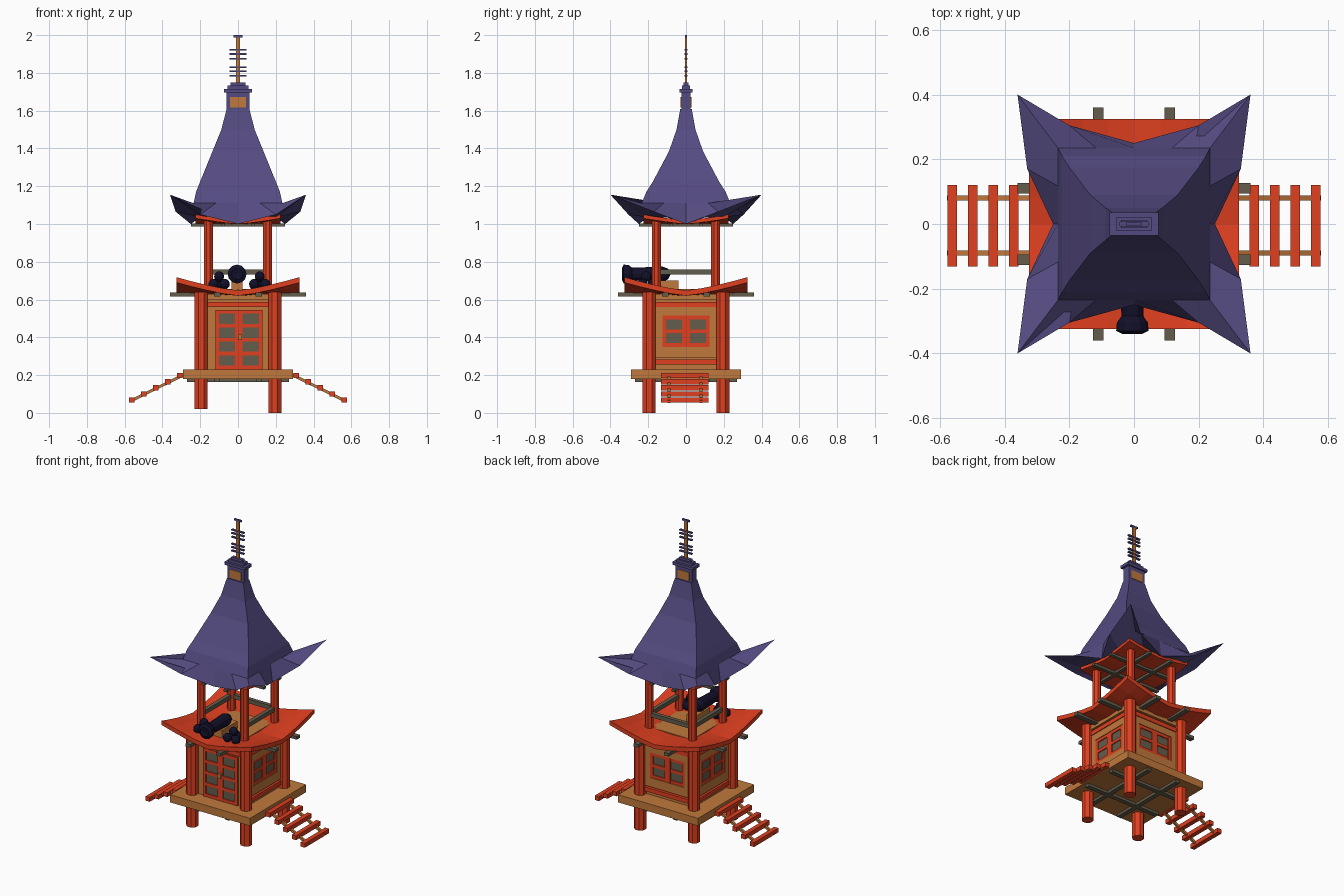
import bpy, bmesh
from math import pi
from mathutils import Matrix, Vector

if "Cube" in bpy.data.objects:
    bpy.data.objects.remove(bpy.data.objects["Cube"])

def mat(name, c):
    m = bpy.data.materials.new(name)
    m.diffuse_color = (*c, 1)
    m.use_nodes = True
    m.node_tree.nodes["Principled BSDF"].inputs["Base Color"].default_value = m.diffuse_color
    return m

RED = mat("red_paint", (0.74, 0.05, 0.014))
TAN = mat("tan_wood", (0.53, 0.19, 0.045))
GREY = mat("grey_wood", (0.13, 0.11, 0.073))
PURPLE = mat("purple_tile", (0.09, 0.07, 0.22))
IRON = mat("dark_iron", (0.006, 0.005, 0.022))

def finish(name, bm, m):
    bmesh.ops.recalc_face_normals(bm, faces=bm.faces)
    me = bpy.data.meshes.new(name)
    bm.to_mesh(me)
    bm.free()
    me.materials.append(m)
    ob = bpy.data.objects.new(name, me)
    bpy.context.collection.objects.link(ob)
    return ob

def box(name, x, y, z, m, turn=0):
    """Box from (min, max) ranges, turned by quarter turns about z."""
    bm = bmesh.new()
    c = [(r[0] + r[1]) / 2 for r in (x, y, z)]
    s = [r[1] - r[0] for r in (x, y, z)]
    bmesh.ops.create_cube(bm, size=1, matrix=Matrix.Rotation(turn * pi / 2, 4, 'Z')
                          @ Matrix.Translation(c) @ Matrix.Diagonal((*s, 1)))
    return finish(name, bm, m)

def post(name, x, y, z0, z1, r, m, n=8):
    bm = bmesh.new()
    bmesh.ops.create_cone(bm, cap_ends=True, segments=n, radius1=r, radius2=r, depth=z1 - z0,
                          matrix=Matrix.Translation((x, y, (z0 + z1) / 2)) @ Matrix.Rotation(pi / n, 4, 'Z'))
    return finish(name, bm, m)

def bar(name, p, q, w, m):
    p, q = Vector(p), Vector(q)
    bm = bmesh.new()
    rot = (q - p).to_track_quat('Z', 'Y').to_matrix().to_4x4()
    bmesh.ops.create_cube(bm, size=1, matrix=Matrix.Translation((p + q) / 2) @ rot
                          @ Matrix.Diagonal((w, w, (q - p).length, 1)))
    return finish(name, bm, m)

def dish(name, half, z, rise, thick, m):
    """Square slab with upturned corners."""
    bm = bmesh.new()
    bmesh.ops.create_grid(bm, x_segments=8, y_segments=8, size=half)
    for v in bm.verts:
        v.co.z = z + rise * (abs(v.co.x * v.co.y) / half ** 2) ** 1.3
    ext = bmesh.ops.extrude_face_region(bm, geom=bm.faces[:])
    for v in ext["geom"]:
        if isinstance(v, bmesh.types.BMVert):
            v.co.z -= thick
    return finish(name, bm, m)

def cross_beams(name, off, half, w, z):
    for s in (-1, 1):
        for t in (0, 1):
            box(name, (s * off - w / 2, s * off + w / 2), (-half, half), z, GREY, t)

# lower posts, platform and its beams
for sx in (-1, 1):
    for sy in (-1, 1):
        post("lower_post", sx * 0.195, sy * 0.195, 0.02 if sx < 0 else 0, 0.64, 0.037, RED)
        post("upper_post", sx * 0.157, sy * 0.157, 0.62, 1.02, 0.026, RED)
box("platform", (-0.29, 0.29), (-0.29, 0.29), (0.18, 0.23), TAN)
cross_beams("platform_beam", 0.11, 0.27, 0.03, (0.163, 0.185))

# cabin walls
box("cabin_walls", (-0.18, 0.18), (-0.18, 0.18), (0.22, 0.62), TAN)
for t in range(4):
    box("upper_wall_beam", (-0.19, 0.19), (-0.2, -0.17), (0.56, 0.588), RED, t)
    box("top_wall_beam", (-0.18, 0.18), (-0.2, -0.17), (0.6, 0.63), TAN, t)
    if t:
        x0, x1, z0, z1, rows, part = -0.125, 0.125, 0.35, 0.515, 2, "window"
        box("lower_wall_beam", (-0.19, 0.19), (-0.2, -0.17), (0.255, 0.282), RED, t)
        for a, b in ((-0.165, x0), (x1, 0.165)):
            box("window_surround_side", (a, b), (-0.195, -0.17), (0.29, 0.56), TAN, t)
        for a, b in ((0.29, z0), (z1, 0.56)):
            box("window_surround", (x0, x1), (-0.195, -0.17), (a, b), TAN, t)
    else:
        x0, x1, z0, z1, rows, part = -0.12, 0.13, 0.23, 0.545, 4, "door"
    # panes with red lattice in front
    box(part + "_panes", (x0, x1), (-0.185, -0.17), (z0, z1), GREY, t)
    w, xm = 0.02, (x0 + x1) / 2
    for x in (x0 + w / 2, xm - w / 2, xm + w / 2, x1 - w / 2):
        box(part + "_stile", (x - w / 2, x + w / 2), (-0.192, -0.17), (z0, z1), RED, t)
    for i in range(rows + 1):
        z = z0 + 0.01 + (z1 - z0 - 0.02) * i / rows
        box(part + "_crossbar", (x0, x1), (-0.191, -0.17), (z - 0.01, z + 0.01), RED, t)
box("door_handle", (0.0, 0.02), (-0.21, -0.19), (0.385, 0.415), TAN)

# ladders on both sides
for s in (-1, 1):
    for y in (-0.09, 0.08):
        bar("ladder_rail", (s * 0.27, y, 0.21), (s * 0.575, y, 0.06), 0.015, TAN)
    for i in range(5):
        x, z = s * (0.562 - 0.0635 * i), 0.068 + 0.0325 * i
        box("ladder_rung", (x - 0.015, x + 0.015), (-0.132, 0.12), (z - 0.014, z + 0.014), RED)

# lower roof, deck, railings and upper ceiling
dish("lower_roof", 0.325, 0.648, 0.07, 0.028, RED)
cross_beams("lower_roof_beam", 0.11, 0.36, 0.033, (0.617, 0.637))
box("deck", (-0.15, 0.15), (-0.15, 0.15), (0.6, 0.655), TAN)
for t in (1, 2, 3):
    box("railing", (-0.157, 0.157), (-0.17, -0.145), (0.733, 0.76), GREY, t)
dish("upper_ceiling", 0.225, 1.02, 0.03, 0.02, RED)
cross_beams("ceiling_beam", 0.08, 0.25, 0.022, (0.986, 1.002))

# upper roof: loft of 16-point rings, star-shaped at the eave
def ring(mx, qx, c, qy, my):
    pts = []
    for sx, sy, seq in ((1, 1, (mx, qx, c, qy)), (-1, 1, (my, qy, c, qx)),
                        (-1, -1, (mx, qx, c, qy)), (1, -1, (my, qy, c, qx))):
        pts += [(sx * p[0], sy * p[1], p[2]) for p in seq]
    return pts

def rect(a, b, z):
    return ring((a, 0, z), (a, b / 2, z), (a, b, z), (a / 2, b, z), (0, b, z))

rings = [rect(*r) for r in ((0.06, 0.03, 1.61), (0.088, 0.05, 1.5), (0.135, 0.09, 1.385),
                            (0.2, 0.175, 1.225), (0.222, 0.21, 1.17), (0.235, 0.235, 1.11))]
rings.append(ring((0.25, 0, 1.0), (0.33, 0.17, 1.065), (0.36, 0.40, 1.155),
                  (0.2, 0.305, 1.05), (0, 0.25, 1.0)))
rings.append(rect(0.2, 0.2, 1.035))
bm = bmesh.new()
loops = [[bm.verts.new(p) for p in r] for r in rings]
for a, b in zip(loops, loops[1:]):
    for i in range(16):
        j = (i + 1) % 16
        bm.faces.new((a[i], a[j], b[j], b[i]))
bm.faces.new(loops[0])
bm.faces.new(loops[-1])
finish("upper_roof", bm, PURPLE)

# roof cap and spire
box("cap_block", (-0.06, 0.06), (-0.025, 0.025), (1.6, 1.7), PURPLE)
box("cap_panel", (-0.042, 0.042), (-0.028, 0.028), (1.617, 1.672), TAN)
for hx, hy, z in ((0.075, 0.035, 1.697), (0.056, 0.02, 1.715), (0.04, 0.012, 1.73)):
    box("cap_step", (-hx, hx), (-hy, hy), (z, z + 0.018), PURPLE)
box("spire_pole", (-0.011, 0.011), (-0.004, 0.004), (1.74, 1.995), TAN)
for z in (1.785, 1.808, 1.83, 1.875, 1.9, 1.922):
    box("spire_bar", (-0.045, 0.045), (-0.007, 0.007), (z - 0.004, z + 0.004), PURPLE)
box("spire_tip", (-0.025, 0.025), (-0.005, 0.005), (1.988, 2.0), PURPLE)

# cannon barrel, turned about its own axis
bm = bmesh.new()
prof = [(0, -0.24), (0.03, -0.245), (0.05, -0.235), (0.048, -0.21), (0.034, -0.19), (0.036, -0.12),
        (0.04, -0.03), (0.028, 0.0), (0.0, 0.015)]
vs = [bm.verts.new((r, 0, h)) for r, h in prof]
es = [bm.edges.new(p) for p in zip(vs, vs[1:])]
bmesh.ops.spin(bm, geom=vs + es, axis=(0, 0, 1), cent=(0, 0, 0), angle=2 * pi, steps=12)
bmesh.ops.remove_doubles(bm, verts=bm.verts, dist=1e-4)
bmesh.ops.transform(bm, verts=bm.verts, matrix=Matrix.Translation((-0.005, -0.095, 0.735))
                    @ Matrix.Rotation(-pi / 2, 4, 'X'))
finish("cannon_barrel", bm, IRON)
box("cannon_carriage", (-0.035, 0.025), (-0.2, -0.04), (0.65, 0.7), TAN)

# cannonball piles
for cx in (-0.1, 0.115):
    for dx, dy, z in ((-0.03, -0.02, 0.682), (0.03, -0.02, 0.682), (0, 0.035, 0.682), (0, 0, 0.722)):
        bm = bmesh.new()
        bmesh.ops.create_uvsphere(bm, u_segments=10, v_segments=6, radius=0.028,
                                  matrix=Matrix.Translation((cx + dx, -0.21 + dy, z)))
        finish("cannonball", bm, IRON)
